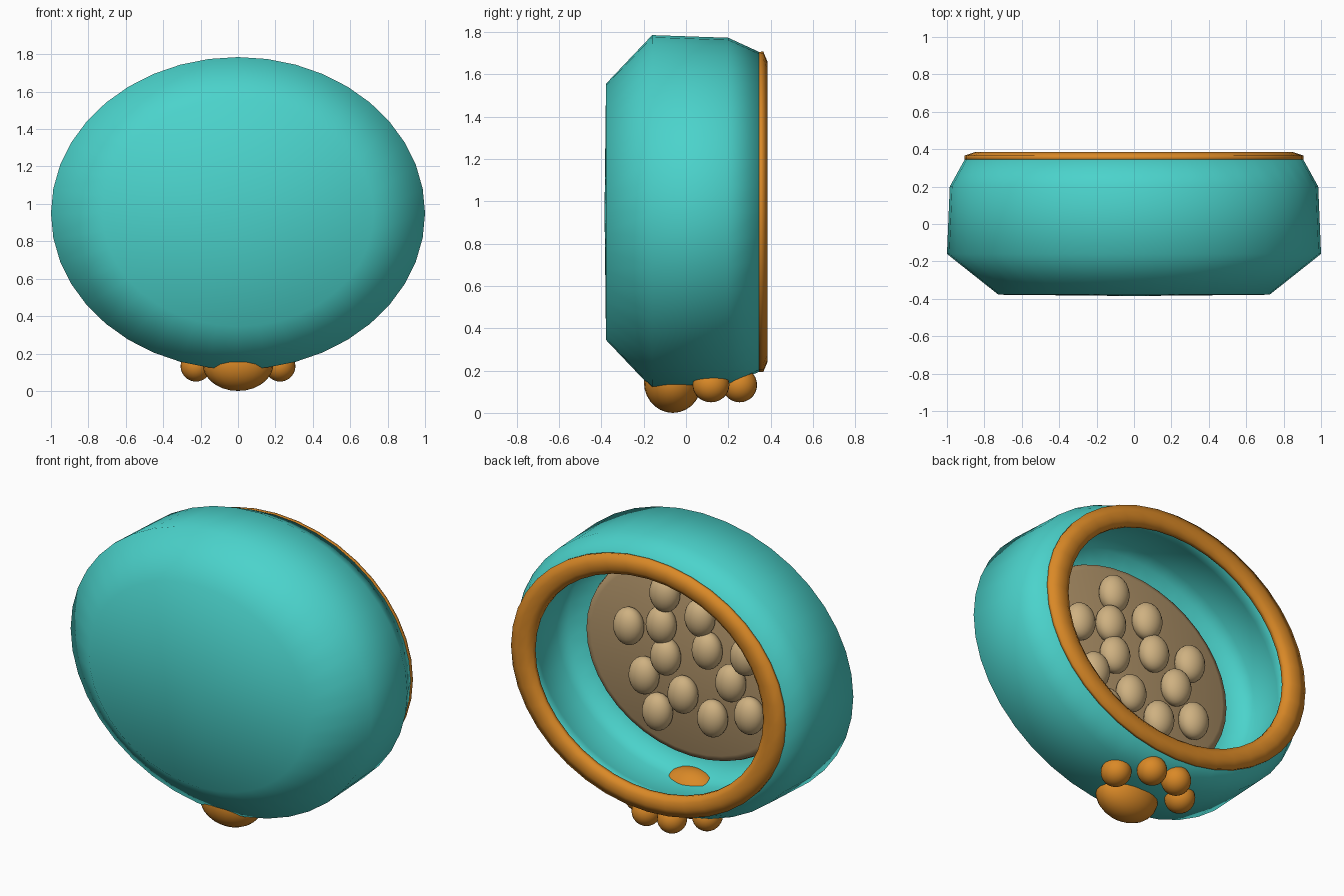
import bpy, bmesh, math

if "Cube" in bpy.data.objects:
    bpy.data.objects.remove(bpy.data.objects["Cube"])

CZ, SQ = 0.95, 0.835      # centre height and vertical squash of the oval bowl
SEG = 40


def material(name, col):
    m = bpy.data.materials.new(name)
    m.diffuse_color = (*col, 1)
    m.use_nodes = True
    m.node_tree.nodes["Principled BSDF"].inputs["Base Color"].default_value = m.diffuse_color
    return m


TEAL = material("teal", (0.07, 0.65, 0.60))
ORANGE = material("orange", (0.70, 0.25, 0.02))
BROWN = material("brown", (0.46, 0.31, 0.15))
TAN = material("tan", (0.62, 0.44, 0.22))


def finish(ob, mat):
    ob.data.materials.append(mat)
    for p in ob.data.polygons:
        p.use_smooth = True
    return ob


def oval_lathe(name, profile, mat, closed=False):
    """Spin (radius, y) points around the y axis into an oval body."""
    bm = bmesh.new()
    rings = []
    for r, y in profile:
        if r == 0:
            rings.append([bm.verts.new((0, y, CZ))] * SEG)
        else:
            rings.append([bm.verts.new((r * math.cos(2 * math.pi * i / SEG), y,
                                        CZ + SQ * r * math.sin(2 * math.pi * i / SEG)))
                          for i in range(SEG)])
    if closed:
        rings.append(rings[0])
    for a, b in zip(rings, rings[1:]):
        for i in range(SEG):
            j = (i + 1) % SEG
            bm.faces.new(list(dict.fromkeys([a[i], a[j], b[j], b[i]])))
    bmesh.ops.recalc_face_normals(bm, faces=bm.faces)
    me = bpy.data.meshes.new(name)
    bm.to_mesh(me)
    bm.free()
    ob = bpy.data.objects.new(name, me)
    bpy.context.collection.objects.link(ob)
    return finish(ob, mat)


def ball(name, loc, radii, mat, seg=24, rings=14):
    bpy.ops.mesh.primitive_uv_sphere_add(segments=seg, ring_count=rings, radius=1, location=loc)
    ob = bpy.context.object
    ob.name = name
    ob.scale = radii
    return finish(ob, mat)


# bowl shell: domed front, outer wall, then hollow inside and floor
oval_lathe("bowl_shell", [(0, -0.385), (0.725, -0.378), (1.0, -0.16), (0.985, 0.2),
                          (0.905, 0.345), (0.79, 0.345), (0.85, 0.2), (0.86, 0.0),
                          (0.83, -0.07), (0.72, -0.12), (0, -0.12)], TEAL)

# rounded rim around the opening
oval_lathe("rim", [(0.905, 0.345), (0.907, 0.365), (0.85, 0.385), (0.80, 0.382),
                   (0.765, 0.36), (0.765, 0.335), (0.80, 0.32), (0.86, 0.32)], ORANGE, closed=True)

# food bed
oval_lathe("food_bed", [(0, -0.12), (0.69, -0.12), (0.71, -0.08), (0.70, -0.055),
                        (0.66, -0.04), (0, -0.035)], BROWN)

# food pieces in a sunflower spiral
for k in range(13):
    a = k * math.radians(137.5)
    r = 0.135 * math.sqrt(k + 1)
    ball(f"food_piece_{k + 1}", (r * math.cos(a), 0.0, CZ + 0.85 * r * math.sin(a)),
         (0.09, 0.075, 0.11), TAN, 20, 12)

# paw-shaped foot underneath: one pad and two mirrored pairs of toes
ball("paw_pad", (0, -0.062, 0.145), (0.19, 0.137, 0.145), ORANGE)
for s, side in ((-1, "left"), (1, "right")):
    ball(f"outer_toe_{side}", (s * 0.225, 0.118, 0.132), (0.082, 0.087, 0.082), ORANGE)
    ball(f"inner_toe_{side}", (s * 0.085, 0.253, 0.132), (0.082, 0.083, 0.082), ORANGE)
